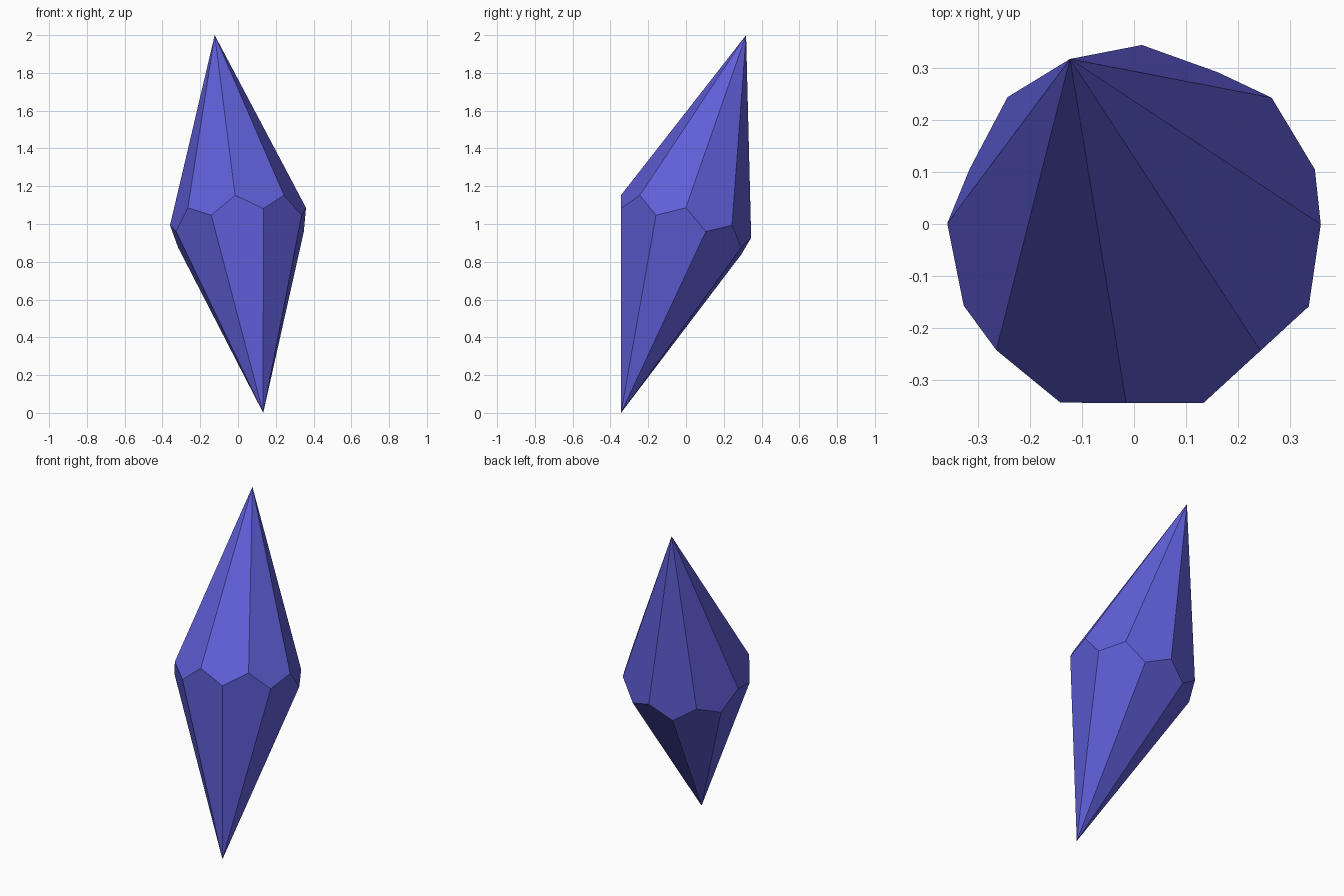
import bpy, bmesh, math
from mathutils import Matrix, Vector

cube = bpy.data.objects.get("Cube")
if cube:
    bpy.data.objects.remove(cube, do_unlink=True)

SIDES = 8                        # kite faces on each half
TILT = math.radians(19.55)       # lean of the long axis
AZIMUTH = math.radians(111.2)    # direction the top point leans to
RADIUS = 0.363
HALF = 1.0 / math.cos(TILT)      # half length along the axis
STEP = 2 * math.pi / SIDES
# offset of the zigzag belt that keeps every kite flat
BELT = HALF * math.tan(STEP / 4) ** 2

# Material
mat = bpy.data.materials.new("indigo_crystal")
mat.use_nodes = True
colour = (0.115, 0.112, 0.68, 1.0)
mat.diffuse_color = colour
mat.node_tree.nodes["Principled BSDF"].inputs["Base Color"].default_value = colour

# Crystal: two points joined by kites that meet at a zigzag belt
bm = bmesh.new()
top = bm.verts.new((0, 0, HALF))
bottom = bm.verts.new((0, 0, -HALF))


def belt_ring(phase, z):
    return [bm.verts.new((RADIUS * math.cos(STEP * (i + phase)),
                          RADIUS * math.sin(STEP * (i + phase)), z))
            for i in range(SIDES)]


low = belt_ring(0.0, -BELT)
high = belt_ring(0.5, BELT)
for i in range(SIDES):
    j = (i + 1) % SIDES
    bm.faces.new((top, high[i], low[j], high[j]))
    bm.faces.new((bottom, low[j], high[i], low[i]))
bmesh.ops.recalc_face_normals(bm, faces=bm.faces)

# Lean the crystal, then centre it and stand it on the ground
bm.transform(Matrix.Rotation(AZIMUTH, 4, 'Z') @ Matrix.Rotation(TILT, 4, 'Y'))
lo = [min(v.co[a] for v in bm.verts) for a in range(3)]
hi = [max(v.co[a] for v in bm.verts) for a in range(3)]
bm.transform(Matrix.Translation(Vector((-(lo[0] + hi[0]) / 2,
                                        -(lo[1] + hi[1]) / 2, -lo[2]))))

mesh = bpy.data.meshes.new("crystal")
bm.to_mesh(mesh)
bm.free()
mesh.materials.append(mat)
crystal = bpy.data.objects.new("crystal", mesh)
bpy.context.collection.objects.link(crystal)
